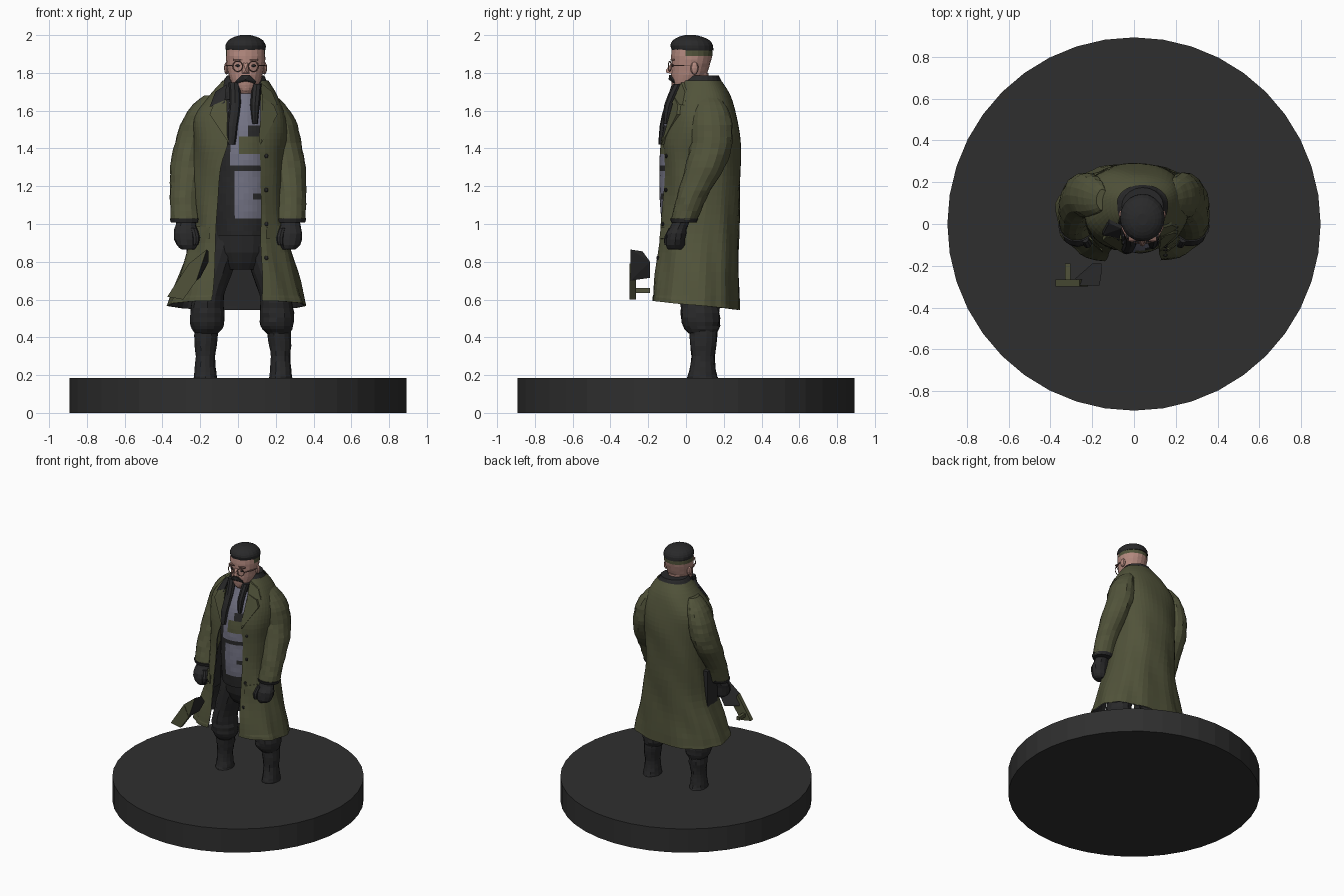
import bpy, bmesh, math, random
from mathutils import Vector

if "Cube" in bpy.data.objects:
    bpy.data.objects.remove(bpy.data.objects["Cube"])
random.seed(4)


def mat(name, r, g, b):
    m = bpy.data.materials.new(name)
    m.diffuse_color = (r, g, b, 1)
    m.use_nodes = True
    m.node_tree.nodes["Principled BSDF"].inputs["Base Color"].default_value = m.diffuse_color
    return m


BASE = mat("base charcoal", 0.028, 0.028, 0.028)
BLACK = mat("dark cloth", 0.022, 0.022, 0.023)
GREEN = mat("olive coat", 0.082, 0.086, 0.042)
GREY = mat("sweater grey", 0.17, 0.17, 0.23)
SKIN = mat("skin", 0.45, 0.25, 0.21)
FRAME = mat("spectacle brown", 0.22, 0.12, 0.10)


def finish(name, bm, mats, rule=None, recalc=True):
    if recalc:
        bmesh.ops.recalc_face_normals(bm, faces=bm.faces)
    bm.normal_update()
    if rule:
        for f in bm.faces:
            f.material_index = rule(f.calc_center_median(), f.normal)
    me = bpy.data.meshes.new(name)
    bm.to_mesh(me)
    bm.free()
    for m in mats:
        me.materials.append(m)
    ob = bpy.data.objects.new(name, me)
    bpy.context.collection.objects.link(ob)
    return ob


def smooth(rows, k):
    """Catmull-Rom interpolation between rows of numbers."""
    out = []
    for i in range(len(rows) - 1):
        p = [rows[max(0, min(len(rows) - 1, i + d))] for d in (-1, 0, 1, 2)]
        for s in range(k):
            t = s / k
            out.append([0.5 * (2*b + (c-a)*t + (2*a-5*b+4*c-d)*t*t + (3*b-a-3*c+d)*t**3)
                        for a, b, c, d in zip(*p)])
    return out + [list(rows[-1])]


def loft(name, rows, mats, n=16, k=3, wrinkle=0.0, rule=None):
    """Closed stack of horizontal ellipses: rows of x, y, z, rx, ry."""
    bm = bmesh.new()
    rings = []
    for x, y, z, rx, ry in smooth(rows, k):
        ring = []
        for i in range(n):
            a = 2 * math.pi * i / n
            w = 1 + random.uniform(-wrinkle, wrinkle)
            ring.append(bm.verts.new((x + rx*w*math.sin(a), y - ry*w*math.cos(a), z)))
        rings.append(ring)
    for r, s in zip(rings, rings[1:]):
        for i in range(n):
            j = (i + 1) % n
            bm.faces.new((r[i], r[j], s[j], s[i]))
    bm.faces.new(rings[0])
    bm.faces.new(rings[-1])
    return finish(name, bm, mats, rule)


def ball(name, c, r, m, n=10):
    bm = bmesh.new()
    bmesh.ops.create_uvsphere(bm, u_segments=n, v_segments=max(6, n - 4), radius=1)
    for v in bm.verts:
        v.co = Vector(c) + Vector([a * b for a, b in zip(v.co, r)])
    return finish(name, bm, [m])


def hull(name, pts, mats, rule=None):
    bm = bmesh.new()
    vs = [bm.verts.new(p) for p in pts]
    bmesh.ops.convex_hull(bm, input=vs)
    return finish(name, bm, mats, rule)


def box(name, lo, hi, m):
    return hull(name, [(x, y, z) for x in (lo[0], hi[0]) for y in (lo[1], hi[1])
                       for z in (lo[2], hi[2])], [m])


# round base
bm = bmesh.new()
bmesh.ops.create_cone(bm, cap_ends=True, segments=40, radius1=0.893, radius2=0.893, depth=0.185)
bmesh.ops.translate(bm, verts=bm.verts, vec=(0, 0, 0.0925))
finish("base", bm, [BASE])

# coat rows: z, centre x, half width, front y, back y, opening left x, opening right x
COAT = [(0.57, -.005, .365, -.19, .285, -.14, .13), (0.70, 0, .325, -.18, .28, -.13, .13),
        (0.90, .005, .265, -.155, .28, -.12, .12), (1.10, 0, .24, -.14, .285, -.11, .12),
        (1.30, 0, .24, -.13, .288, -.09, .12), (1.45, .01, .25, -.125, .287, -.05, .11),
        (1.57, .01, .24, -.10, .27, -.08, .12), (1.68, .03, .18, -.055, .235, -.08, .12),
        (1.76, .04, .12, -.02, .185, -.07, .12)]
P = 2.4
CROWS = smooth(COAT, 4)


def spow(v):
    return math.copysign(abs(v) ** (2 / P), v)


def edge_angle(dx, rx):
    return math.asin(min(.92, max(.04, dx / rx)) ** (P / 2))


def coat_shell(name, inset, m, flip):
    bm = bmesh.new()
    n, rings = 44, []
    for z, cx, w, yf, yb, xl, xr in CROWS:
        rx, ry, cy = w - inset, (yb - yf) / 2 - inset, (yb + yf) / 2
        a0 = edge_angle(xr - cx, rx)
        a1 = 2 * math.pi - edge_angle(cx - xl, rx)
        ring = []
        for i in range(n + 1):
            a = a0 + (a1 - a0) * i / n
            fold = 1 + 0.022 * max(0, 1.5 - z) * math.sin(11 * a + 3 * z) + 0.012 * math.sin(5 * a + 17 * z)
            drop = 0.025 * math.cos(a) if z < 0.6 else 0
            ring.append(bm.verts.new((cx + rx*fold*spow(math.sin(a)),
                                      cy - ry*min(fold, 1.015)*spow(math.cos(a)), z + drop)))
        rings.append(ring)
    for r, s in zip(rings, rings[1:]):
        for i in range(n):
            f = [r[i], r[i+1], s[i+1], s[i]]
            bm.faces.new(f[::-1] if flip else f)
    return finish(name, bm, [m], recalc=False)


coat_shell("coat", 0, GREEN, False)
coat_shell("coat_lining", 0.01, BLACK, True)


def coat_y(x, z):
    i = max(0, min(len(CROWS) - 2, sum(r[0] <= z for r in CROWS) - 1))
    a, b = CROWS[i], CROWS[i + 1]
    t = (z - a[0]) / (b[0] - a[0])
    _, cx, w, yf, yb, _, _ = [p + (q - p) * t for p, q in zip(a, b)]
    u = min(1, abs(x - cx) / w)
    return (yb + yf) / 2 - (yb - yf) / 2 * (1 - u ** P) ** (1 / P)


def coat_plate(name, outline, m, lift=0.018):
    """Flat cloth piece laid over the coat front, from an x, z outline."""
    hull(name, [(x, coat_y(x, z) - d, z) for x, z in outline for d in (0.0, lift)], [m])


# lapels, pocket flaps, buttons
coat_plate("lapel_left", [(-.05, 1.43), (-.15, 1.58), (-.13, 1.63), (-.06, 1.66)], GREEN)
coat_plate("lapel_right", [(.12, 1.42), (.21, 1.58), (.19, 1.63), (.13, 1.67)], GREEN)
coat_plate("collar_point_left", [(-.07, 1.64), (-.15, 1.62), (-.12, 1.70), (-.06, 1.74)], BLACK)
coat_plate("collar_point_right", [(.13, 1.64), (.21, 1.63), (.18, 1.70), (.12, 1.75)], GREEN)
for s, n in ((-1, "left"), (1, "right")):
    coat_plate("pocket_flap_" + n, [(s*.15, .98), (s*.22, .99), (s*.22, .93), (s*.15, .92)], GREEN, .012)
for i, z in enumerate((1.36, 1.18, 1.0, .82)):
    ball("button_%d" % i, (.15, coat_y(.15, z) - .004, z), (.011, .008, .011), BLACK, 8)
box("side_pouch", (-.272, 0, .80), (-.235, .12, 1.12), BLACK)

# sleeves, cuffs and gloves
for s, n in ((-1, "left"), (1, "right")):
    o = 0.01 if s > 0 else 0
    loft("sleeve_" + n, [(s*.275, -.01, 1.02, .083, .07), (s*.28, .03, 1.14, .08, .08),
                         (s*.265, .10, 1.30, .093, .105), (s*.243, .135, 1.43, .092, .11),
                         (s*.215+o, .135, 1.55, .08, .105), (s*.18+o, .125, 1.63, .06, .085),
                         (s*.15+o*2, .115, 1.68, .03, .05)], [GREEN], 16, 4, .035)
    loft("cuff_" + n, [(s*.275, -.012, 1.008, .08, .066), (s*.275, -.01, 1.03, .087, .075)], [BLACK], 16, 1)
    loft("glove_" + n, [(s*.265, -.06, .865, .035, .035), (s*.27, -.058, .89, .058, .05),
                        (s*.275, -.052, .95, .066, .052), (s*.275, -.035, .99, .055, .045),
                        (s*.275, -.02, 1.03, .05, .045)], [BLACK], 12, 2, .05)
    loft("thumb_" + n, [(s*.225, -.10, .89, .014, .014), (s*.222, -.095, .93, .02, .02),
                        (s*.235, -.07, .98, .018, .02)], [BLACK], 8, 2)

# trousers and boots
loft("trousers_hips", [(.02, .06, .76, .10, .07), (.02, .06, .85, .17, .12), (.02, .06, 1.02, .18, .14)],
     [BLACK], 18, 2, .02)
for n, xs in (("left", (-.165, -.163, -.155, -.10, -.05)), ("right", (.215, .205, .195, .14, .085))):
    loft("trouser_leg_" + n, [(xs[0], .09, .42, .062, .075), (xs[1], .08, .46, .088, .098),
                              (xs[1], .075, .53, .092, .103), (xs[2], .07, .62, .082, .10),
                              (xs[3], .06, .80, .09, .10), (xs[4], .06, .98, .10, .11)],
         [BLACK], 14, 3, .04)
    loft("boot_" + n, [(xs[0]*1.05, .088, .185, .062, .08), (xs[0]*1.05, .088, .22, .058, .072),
                       (xs[0]*1.05, .09, .30, .052, .062), (xs[0]*1.03, .092, .38, .062, .072),
                       (xs[0], .09, .46, .065, .075)], [BLACK], 14, 3, .04)


# torso with patterned sweater and dark cardigan
def knit(c, nrm):
    left = -.045 if c.z > 1.3 else -.01
    if nrm.y > -.3 or c.z < 1.02 or not left < c.x < .135:
        return 0
    if 1.37 < c.z < 1.46 and c.x > .0:
        return 2
    if 1.27 < c.z < 1.30 or (1.46 < c.z < 1.51 and c.x > .05) or (1.12 < c.z < 1.15 and c.x > .07):
        return 0
    return 1


loft("torso", [(.03, .05, .94, .16, .17), (.03, .05, 1.10, .17, .187), (.03, .05, 1.25, .17, .19),
               (.03, .05, 1.40, .17, .187), (.03, .055, 1.55, .15, .165), (.035, .06, 1.66, .10, .12),
               (.04, .05, 1.74, .06, .075)], [BLACK, GREY, GREEN], 44, 5, .006, knit)

# scarf ends and dark raised collar
loft("scarf_end_left", [(-.035, -.13, 1.42, .02, .015), (-.03, -.12, 1.52, .03, .02),
                        (-.015, -.085, 1.64, .03, .025), (-.02, -.04, 1.75, .03, .03)], [BLACK], 8, 2, .05)
loft("scarf_end_right", [(.09, -.105, 1.53, .015, .015), (.09, -.09, 1.63, .025, .025),
                         (.10, -.04, 1.74, .025, .03)], [BLACK], 8, 2, .05)
loft("collar", [(.035, .085, 1.66, .15, .13), (.035, .085, 1.70, .145, .125), (.038, .08, 1.75, .12, .11),
                (.04, .085, 1.785, .10, .09)], [BLACK], 20, 2, .02)

# head, with hair at the back
loft("head", [(.04, -.02, 1.69, .03, .035), (.04, -.012, 1.72, .06, .06), (.04, .01, 1.77, .084, .088),
              (.04, .022, 1.83, .098, .10), (.04, .03, 1.89, .105, .108), (.04, .032, 1.945, .10, .105)],
     [SKIN, GREEN], 20, 3, .01, lambda c, n: int(c.z > 1.89 and c.y > .0))
loft("neck", [(.04, .05, 1.66, .06, .065), (.04, .045, 1.80, .07, .075)], [SKIN], 12, 1)
hull("nose", [(.025, -.07, 1.86), (.055, -.07, 1.86), (.018, -.07, 1.795), (.062, -.07, 1.795),
              (.03, -.103, 1.80), (.05, -.103, 1.80), (.04, -.107, 1.815)], [SKIN])
hull("moustache", [(.02, -.09, 1.79), (.06, -.09, 1.79), (.02, -.05, 1.785), (.06, -.05, 1.785),
                   (-.015, -.068, 1.755), (.095, -.068, 1.755), (-.01, -.06, 1.742), (.09, -.06, 1.742),
                   (.04, -.092, 1.765)], [BLACK])
ball("chin", (.04, -.048, 1.72), (.032, .025, .025), SKIN)
for s, n in ((-1, "left"), (1, "right")):
    x = .04 + s * .042
    ball("ear_" + n, (.04 + s*.10, .045, 1.825), (.014, .022, .034), SKIN, 8)
    box("eyebrow_" + n, (x - .025, -.082, 1.866), (x + .025, -.06, 1.874), FRAME)
    ball("eye_" + n, (x, -.070, 1.838), (.014, .006, .006), BLACK, 8)
    bpy.ops.mesh.primitive_torus_add(major_radius=.027, minor_radius=.003, major_segments=14,
                                     minor_segments=5, location=(x, -.086, 1.835),
                                     rotation=(math.pi / 2, 0, s * .25))
    bpy.context.object.name = "spectacle_rim_" + n
    bpy.context.object.data.materials.append(FRAME)
    hull("spectacle_arm_" + n, [(.04 + s*px, y, 1.84 + dz) for px, y in ((.07, -.08), (.10, -.02), (.107, .04))
                                for dz in (-.003, .003)] + [(.04 + s*.09, .0, 1.84)], [FRAME])

# knitted cap
loft("cap", [(.04, .035, 1.918, .103, .109), (.04, .03, 1.945, .107, .113), (.04, .028, 1.972, .092, .098),
             (.04, .024, 1.99, .062, .065), (.04, .022, 2.0, .025, .028)], [BLACK], 20, 2, .008)

# held tool: dark block with an olive front face, lower bar and small rod
hull("tool_block", [(-.165, -.295, .865), (-.155, -.23, .855), (-.155, -.19, .80), (-.20, -.19, .715),
                    (-.26, -.295, .79), (-.28, -.26, .71), (-.22, -.295, .70)], [BLACK, GREEN],
     lambda c, n: int(n.y < -.6 or n.x < -.7))
hull("tool_bar", [(x, y, z) for x, z in ((-.22, .70), (-.26, .79), (-.375, .615), (-.29, .60))
                  for y in (-.298, -.266)], [GREEN])
box("tool_rod", (-.33, -.28, .635), (-.305, -.19, .66), GREEN)
